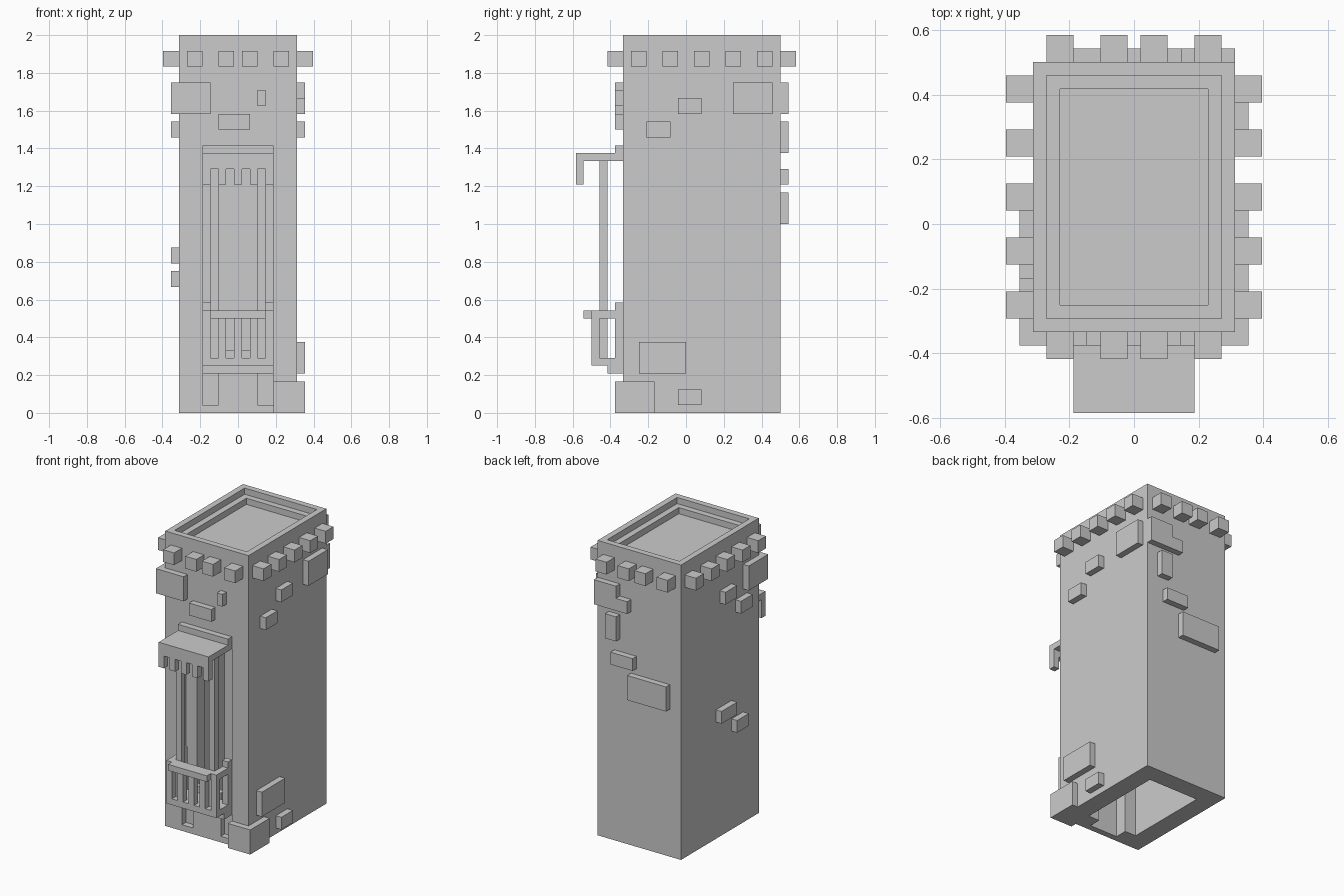
import bpy, bmesh

if "Cube" in bpy.data.objects:
    bpy.data.objects.remove(bpy.data.objects["Cube"])

U = 1 / 24  # one block unit; the tower is 48 units tall


def boxes(name, specs):
    """One object from boxes given as (x0, x1, y0, y1, z0, z1) in units."""
    bm = bmesh.new()
    for x0, x1, y0, y1, z0, z1 in specs:
        vs = bmesh.ops.create_cube(bm, size=1)["verts"]
        for v in vs:
            v.co.x = (x1 if v.co.x > 0 else x0) * U
            v.co.y = (y1 if v.co.y > 0 else y0) * U
            v.co.z = (z1 if v.co.z > 0 else z0) * U
    mesh = bpy.data.meshes.new(name)
    bm.to_mesh(mesh)
    bm.free()
    obj = bpy.data.objects.new(name, mesh)
    bpy.context.collection.objects.link(obj)
    return obj


def carve(obj, spec):
    cutter = boxes("cutter", [spec])
    cutter.hide_render = True
    mod = obj.modifiers.new("carve", "BOOLEAN")
    mod.operation = "DIFFERENCE"
    mod.solver = "EXACT"
    mod.object = cutter
    bpy.context.view_layer.objects.active = obj
    bpy.ops.object.modifier_apply(modifier=mod.name)
    bpy.data.objects.remove(cutter)


# Hollow tower with stepped roof, recessed doorway and open base
tower = boxes("tower_body", [(-7.5, 7.5, -8, 12, 0, 48)])
carve(tower, (-6.5, 6.5, -7, 11, 47, 50))
carve(tower, (-5.5, 5.5, -6, 10, 46, 49))
carve(tower, (-4.5, 4.5, -5, 9, -1, 45))
carve(tower, (-4.5, 4.5, -9, -7, 1, 32))
carve(tower, (-2.5, 2.5, -7.5, -4, -1, 32))
boxes("door_sill", [(-2.5, 2.5, -8, -7, 0, 8)])

# Ring of blocks under the roof
ring = []
for x in (-6.5, -2.5, 0.5, 4.5):
    ring += [(x, x + 2, y, y + 2, 44, 46) for y in (-10, 12)]
for y in (-7, -3, 1, 5, 9):
    ring += [(x, x + 2, y, y + 2, 44, 46) for x in (-9.5, 7.5)]
boxes("roof_blocks", ring)

# Canopy with toothed valance, lintel and two posts
canopy = [(-4.5, 4.5, -14, -8, 32, 33), (-4.5, 4.5, -14, -13, 31, 32)]
canopy += [(x - 4.5, x - 3.5, -14, -13, 29, 31) for x in range(0, 9, 2)]
boxes("canopy", canopy)
boxes("lintel", [(-4.5, 4.5, -9, -8, 33, 34)])
boxes("canopy_posts", [(x, x + 1, -11, -10, 7, 32) for x in (-3.5, 2.5)])

# Balcony: floor, slatted front, top rail, side rails and wall posts
boxes("balcony_floor", [(-4.5, 4.5, -12, -8, 6, 7), (-4.5, 4.5, -10, -8, 5, 6)])
slats = [(x - 4.5, x - 3.5, -12, -11, 7, 12) for x in range(0, 9, 2)]
boxes("balcony_front", slats + [(-4.5, 4.5, -12, -11, 12, 13)])
boxes("balcony_rail", [(-3.5, 3.5, -13, -12, 12, 13)])
boxes("balcony_side_rails", [(x, x + 1, -11, -9, 12, 13) for x in (-4.5, 3.5)])
boxes("balcony_wall_posts", [(x, x + 1, -9, -8, 7, 14) for x in (-4.5, 3.5)])

# Corner stones wrapping two sides
boxes("corner_stones", [(-8.5, -3.5, -9, -4, 38, 42)])
boxes("base_corner_stone", [(4.5, 8.5, -9, -8, 0, 4), (7.5, 8.5, -8, -4, 0, 4)])

# Raised bricks: (start, end, z0, z1) along each wall
front = [(2.5, 3.5, 39, 41), (-2.5, 1.5, 36, 38)]
back = [(3.5, 7.5, 38, 42), (1.5, 3.5, 38, 40), (3.5, 5.5, 33, 37),
        (0.5, 4.5, 29, 31), (-5.5, 1.5, 24, 28)]
right = [(6, 11, 38, 42), (-1, 2, 38, 40), (-5, -2, 35, 37),
         (-6, 0, 5, 9), (-1, 2, 1, 3)]
left = [(-1, 2, 38, 40), (-5, -2, 35, 37), (-1, 3, 19, 21), (-4, -1, 16, 18)]
boxes("front_bricks", [(a, b, -9, -8, c, d) for a, b, c, d in front])
boxes("back_bricks", [(a, b, 12, 13, c, d) for a, b, c, d in back])
boxes("right_bricks", [(7.5, 8.5, a, b, c, d) for a, b, c, d in right])
boxes("left_bricks", [(-8.5, -7.5, a, b, c, d) for a, b, c, d in left])
